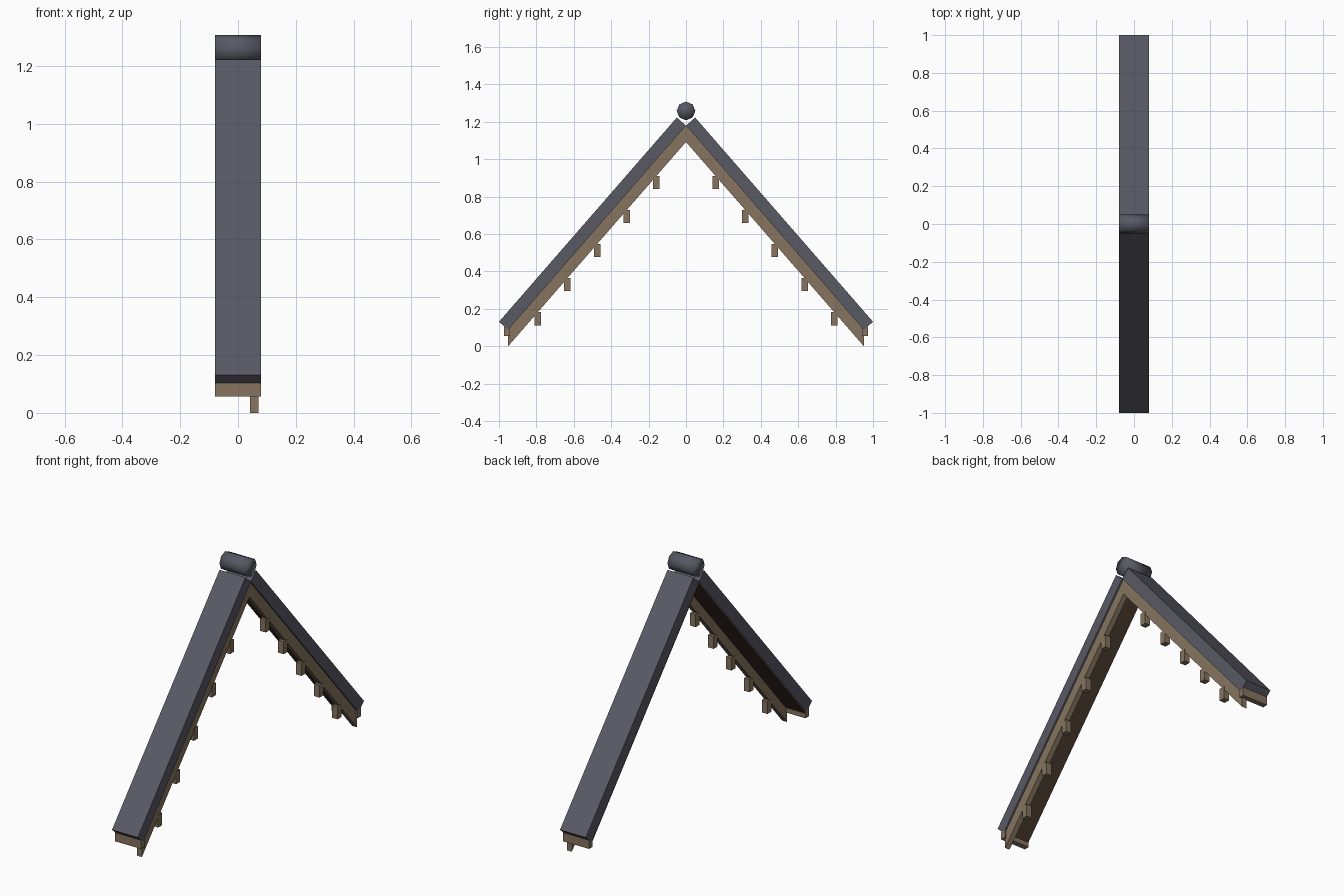
import bpy, bmesh, math
from mathutils import Matrix

if "Cube" in bpy.data.objects:
    bpy.data.objects.remove(bpy.data.objects["Cube"])

def material(name, rgb):
    m = bpy.data.materials.new(name)
    m.diffuse_color = (*rgb, 1)
    m.use_nodes = True
    m.node_tree.nodes["Principled BSDF"].inputs["Base Color"].default_value = m.diffuse_color
    return m

SLATE = material("slate", (0.10, 0.10, 0.13))
TIMBER = material("timber", (0.24, 0.175, 0.115))
DARK = material("dark_timber", (0.07, 0.042, 0.03))

def add_object(name, bm, mat):
    bmesh.ops.recalc_face_normals(bm, faces=bm.faces)
    me = bpy.data.meshes.new(name)
    bm.to_mesh(me)
    bm.free()
    me.materials.append(mat)
    ob = bpy.data.objects.new(name, me)
    bpy.context.collection.objects.link(ob)
    return ob

def extrude_x(name, profile, x0, x1, mat, side):
    """Extrude a (y, z) profile along x, mirrored in y by side."""
    bm = bmesh.new()
    face = bm.faces.new([bm.verts.new((x0, side * y, z)) for y, z in profile])
    new = bmesh.ops.extrude_face_region(bm, geom=[face])["geom"]
    bmesh.ops.translate(bm, vec=(x1 - x0, 0, 0),
                        verts=[v for v in new if isinstance(v, bmesh.types.BMVert)])
    return add_object(name, bm, mat)

def rect(y0, y1, z0, z1):
    return [(y0, z0), (y1, z0), (y1, z1), (y0, z1)]

HALF = 0.08               # half width along x
APEX, EAVE_Y, EAVE_Z = 1.18, 0.951, 0.088
LENGTH = math.hypot(EAVE_Y, APEX - EAVE_Z)
NY, NZ = (APEX - EAVE_Z) / LENGTH, EAVE_Y / LENGTH   # slope normal
SLOPE = (APEX - EAVE_Z) / EAVE_Y
THICK, DROP = 0.065, 0.088

def slab(t0, t1):
    """Sloped band between two offsets along the slope normal."""
    return [(NY * t0, APEX + NZ * t0), (EAVE_Y + NY * t0, EAVE_Z + NZ * t0),
            (EAVE_Y + NY * t1, EAVE_Z + NZ * t1), (NY * t1, APEX + NZ * t1)]

for side, tag in ((-1, "front"), (1, "back")):
    # Roof slope
    extrude_x(f"{tag}_roof_slab", slab(0, THICK), -HALF, HALF, SLATE, side)
    # Dark boarding under the slope, cut plumb at the ridge
    soffit = [(0, APEX), (EAVE_Y, EAVE_Z), (EAVE_Y, EAVE_Z - 0.015), (0, APEX - 0.015)]
    extrude_x(f"{tag}_soffit", soffit, -HALF + 0.001, 0.05, DARK, side)
    # Plumb-cut gable board
    board = [(0, APEX), (EAVE_Y, EAVE_Z), (EAVE_Y, EAVE_Z - DROP), (0, APEX - DROP)]
    extrude_x(f"{tag}_bargeboard", board, 0.041, 0.071, TIMBER, side)
    # Eave board
    extrude_x(f"{tag}_fascia", rect(0.942, 0.972, 0.056, 0.104), -HALF, HALF, TIMBER, side)
    # Hanging blocks below the gable board
    for k in range(1, 6):
        y = EAVE_Y * k / 6
        top = APEX - DROP - SLOPE * y
        extrude_x(f"{tag}_block_{k}", rect(y - 0.0175, y + 0.0175, top - 0.07, top),
                  0.039, 0.073, TIMBER, side)

# Ridge roll
bm = bmesh.new()
bmesh.ops.create_cone(bm, cap_ends=True, segments=8, radius1=0.05, radius2=0.05,
                      depth=2 * HALF,
                      matrix=Matrix.Translation((0, 0, 1.258)) @ Matrix.Rotation(math.pi / 2, 4, 'Y'))
for f in bm.faces:
    f.smooth = True
add_object("ridge_roll", bm, SLATE)
